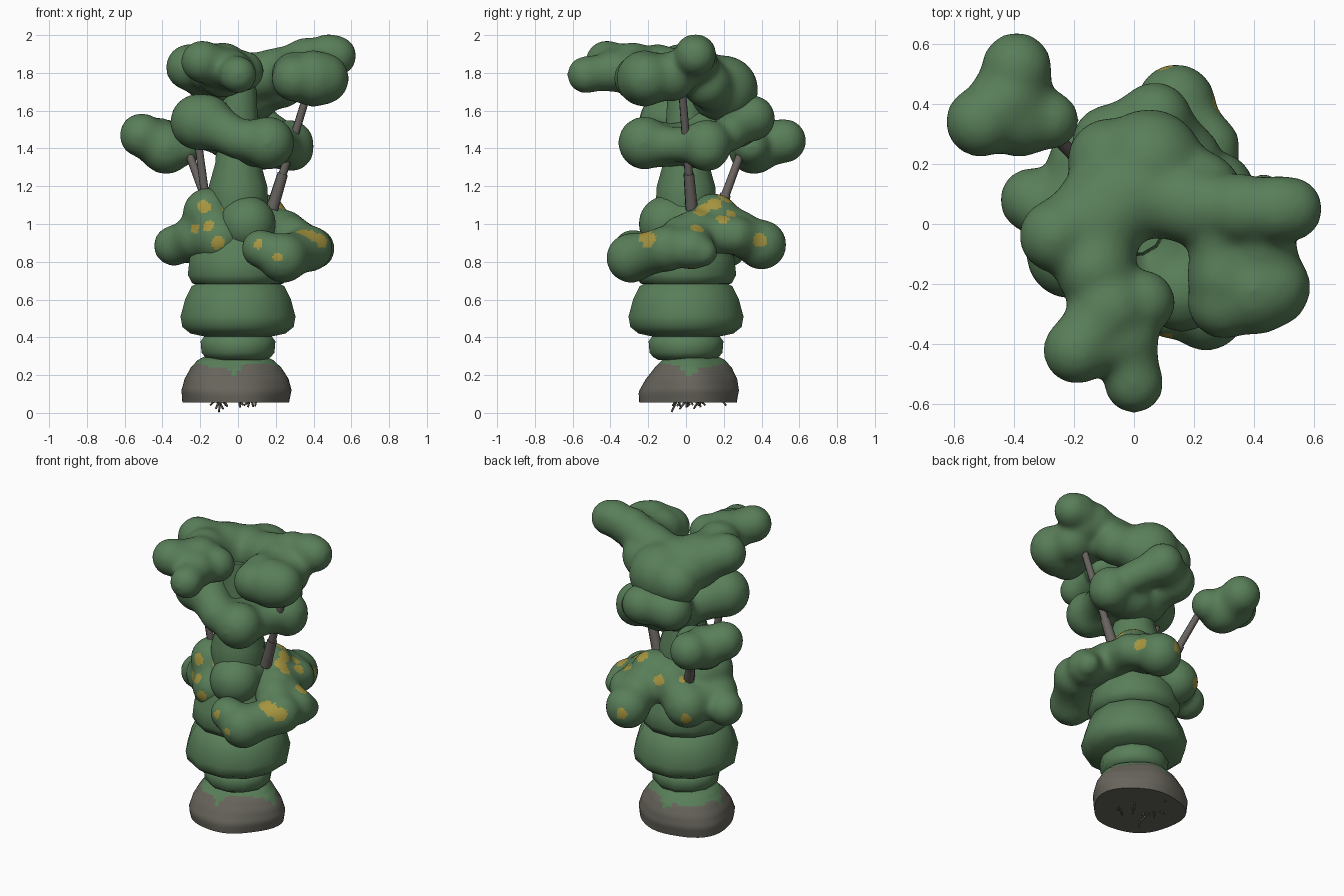
import bpy, bmesh, math, random
from mathutils import Vector, Matrix, kdtree

random.seed(4)
cube = bpy.data.objects.get("Cube")
if cube:
    bpy.data.objects.remove(cube)


def material(name, r, g, b):
    m = bpy.data.materials.new(name)
    m.use_nodes = True
    m.diffuse_color = (r, g, b, 1)
    bsdf = m.node_tree.nodes["Principled BSDF"]
    bsdf.inputs["Base Color"].default_value = (r, g, b, 1)
    bsdf.inputs["Roughness"].default_value = .9
    return m


GREEN = material("leaf green", .1, .21, .1)
YELLOW = material("lichen yellow", .38, .3, .05)
ROCK = material("rock grey", .135, .128, .105)
WOOD = material("stake grey", .14, .125, .115)
ROOT = material("root brown", .09, .085, .07)


def add_object(name, bm, mats):
    mesh = bpy.data.meshes.new(name)
    bm.to_mesh(mesh)
    bm.free()
    for m in mats:
        mesh.materials.append(m)
    obj = bpy.data.objects.new(name, mesh)
    bpy.context.collection.objects.link(obj)
    return obj


def smooth(obj, angle=50):
    bpy.ops.object.select_all(action='DESELECT')
    obj.select_set(True)
    bpy.context.view_layer.objects.active = obj
    bpy.ops.object.shade_smooth_by_angle(angle=math.radians(angle))


def lathe(name, profile, segs, mats, shape=None):
    """Spin (radius, height) points round the z axis and cap both ends."""
    bm = bmesh.new()
    rings = []
    for r, z in profile:
        ring = []
        for i in range(segs):
            a = math.tau * (i + .5) / segs
            k = shape(a, z) if shape else 1
            ring.append(bm.verts.new((r * k * math.cos(a), r * k * math.sin(a), z)))
        rings.append(ring)
    for low, high in zip(rings, rings[1:]):
        for i in range(segs):
            j = (i + 1) % segs
            bm.faces.new((low[i], low[j], high[j], high[i]))
    bm.faces.new(rings[0][::-1])
    bm.faces.new(rings[-1])
    return add_object(name, bm, mats)


def clump(name, paths, spots=()):
    """Blend chains of balls (x, y, z, radius), waisted between, into one soft mass."""
    bm = bmesh.new()
    for path in paths:
        for a, b in zip(path, path[1:]):
            for i in range(7):
                t = i / 6
                x, y, z, r = (p + (q - p) * t for p, q in zip(a, b))
                r *= 1 - .1 * math.sin(math.pi * t)
                bmesh.ops.create_icosphere(bm, subdivisions=3, radius=r + .005,
                                           matrix=Matrix.Translation((x, y, z)))
    helper = add_object(name + " source", bm, [])
    remesh = helper.modifiers.new("blend", 'REMESH')
    remesh.mode = 'VOXEL'
    remesh.voxel_size = .015
    soften = helper.modifiers.new("soften", 'SMOOTH')
    soften.factor = .5
    soften.iterations = 26
    graph = bpy.context.evaluated_depsgraph_get()
    mesh = bpy.data.meshes.new_from_object(helper.evaluated_get(graph))
    bpy.data.objects.remove(helper)
    mesh.name = name
    mesh.materials.clear()
    mesh.materials.append(GREEN)
    mesh.materials.append(YELLOW)
    obj = bpy.data.objects.new(name, mesh)
    bpy.context.collection.objects.link(obj)
    # Yellow patches: faces close to the surface point nearest each spot
    if spots:
        tree = kdtree.KDTree(len(mesh.polygons))
        for p in mesh.polygons:
            tree.insert(p.center, p.index)
        tree.balance()
        for x, y, z, r in spots:
            hit = tree.find((x, y, z))[0]
            for _, index, _ in tree.find_range(hit, r):
                mesh.polygons[index].material_index = 1
    smooth(obj, 80)


def stick(name, start, end, r1, r2, mat):
    start, end = Vector(start), Vector(end)
    axis = end - start
    bm = bmesh.new()
    bmesh.ops.create_cone(bm, cap_ends=True, segments=8, radius1=r1, radius2=r2,
                          depth=axis.length)
    turn = axis.to_track_quat('Z', 'Y').to_matrix().to_4x4()
    bm.transform(Matrix.Translation((start + end) / 2) @ turn)
    smooth(add_object(name, bm, [mat]))


# Rock foot, with moss creeping down from the top
outline = [(.28, .055), (.29, .12), (.275, .18), (.24, .24), (.2, .28), (.14, .31)]
fine = [(a[0] + (b[0] - a[0]) * t / 4, a[1] + (b[1] - a[1]) * t / 4)
        for a, b in zip(outline, outline[1:]) for t in range(4)] + outline[-1:]


def rock_shape(a, z):
    lump = .03 * math.sin(3 * a + 9 * z) + .02 * math.sin(5 * a + 1)
    slope = max(0, -math.sin(a)) * max(0, z - .1)
    return 1 - .08 * math.sin(a) ** 2 + lump - slope


rock = lathe("rock foot", fine, 48, [ROCK, GREEN], rock_shape)
rock.location = (-.02, .015, 0)
for p in rock.data.polygons:
    a = math.atan2(p.center.y, p.center.x)
    drip = .05 * max(0, math.cos(4 * a)) ** 6 + .012 * math.sin(3 * a + 1)
    if p.center.z > .25 - drip:
        p.material_index = 1
smooth(rock)

# Stacked body tiers and the trunk above them
tiers = {
    "lower ring": [(.15, .28), (.18, .295), (.2, .32), (.205, .38), (.18, .41), (.15, .42)],
    "skirt tier": [(.16, .4), (.26, .42), (.305, .455), (.315, .51), (.29, .6),
                   (.255, .67), (.2, .7)],
    "waist tier": [(.18, .67), (.25, .685), (.275, .73), (.265, .82), (.2, .95), (.17, 1.05)],
    "trunk": [(.15, 1), (.165, 1.12), (.16, 1.2), (.125, 1.32), (.11, 1.5), (.1, 1.75)],
}
for name, profile in tiers.items():
    smooth(lathe(name, profile, 12, [GREEN]), 60)

# Smooth bulge on the chest
clump("chest bulge", [[(.05, -.1, 1, .15), (.05, 0, 1, .14)]])

# Speckled lower foliage
clump("lower foliage", [
    [(-.16, -.03, 1.06, .13), (-.1, -.1, .92, .13), (-.22, 0, .93, .125), (-.34, .08, .885, .105)],
    [(-.22, .03, .92, .13), (-.15, .2, .9, .135), (0, .15, 1, .14)],
    [(-.14, .02, 1.05, .125), (.13, .15, 1.03, .13), (.14, .28, .95, .12), (.14, .4, .89, .13)],
    [(.14, .39, .9, .12), (.25, .26, .94, .1), (.24, .05, .95, .125), (.4, .03, .87, .11)],
    [(.38, .03, .87, .1), (.43, .09, .85, .075)],
    [(.28, -.02, .93, .115), (.38, -.1, .87, .12), (.24, -.29, .82, .13), (.12, -.28, .87, .1)],
], [
    (-.18, -.2, 1.11, .036), (-.04, -.15, 1.09, .03), (-.23, -.15, .98, .028),
    (-.16, -.2, .99, .032), (-.1, -.3, .9, .036), (.1, -.4, .9, .026), (.2, -.45, .83, .026),
    (.34, -.22, .96, .04), (.39, -.22, .94, .045), (.44, -.2, .91, .045), (.41, .05, .96, .04),
    (.28, .07, 1.05, .035), (.26, .09, 1.1, .04), (.22, .15, 1.1, .04), (.17, .2, 1.14, .04),
    (.28, .19, 1, .035), (.3, .4, .92, .04), (.24, .24, 1.05, .03),
    (0, .27, 1.05, .035), (.08, .56, .91, .035), (-.12, .2, 1.05, .022), (-.22, .32, .87, .035),
])

# Middle foliage
clump("middle foliage", [
    [(-.21, -.1, 1.54, .147), (-.17, -.1, 1.54, .145), (0, -.2, 1.45, .105), (.16, -.22, 1.43, .137)],
    [(.16, -.22, 1.42, .13), (.22, -.05, 1.42, .09), (.27, .11, 1.42, .13)],
    [(-.16, -.05, 1.52, .13), (0, .08, 1.46, .15), (.15, .1, 1.41, .12), (.28, .11, 1.4, .12)],
    [(0, .1, 1.47, .14), (-.08, .27, 1.53, .125), (.07, .35, 1.56, .12), (.19, .23, 1.48, .095)],
    [(.1, -.15, 1.42, .12), (.1, .1, 1.42, .13)],
])

# Side clump carried by a stake
clump("side clump", [
    [(-.51, .34, 1.47, .115), (-.38, .36, 1.4, .135), (-.28, .345, 1.41, .095)],
    [(-.5, .34, 1.46, .11), (-.42, .41, 1.43, .13), (-.39, .52, 1.44, .115), (-.38, .36, 1.4, .13)],
])

# Crown with its reaching arms
clump("crown foliage", [
    [(-.26, -.04, 1.83, .12), (-.1, .05, 1.76, .16), (.05, .2, 1.71, .18), (-.08, .21, 1.69, .14)],
    [(-.1, .02, 1.78, .15), (-.13, -.15, 1.82, .13), (-.08, -.27, 1.81, .14), (.03, -.26, 1.81, .105)],
    [(-.08, -.28, 1.83, .13), (-.19, -.42, 1.86, .11), (-.03, -.38, 1.81, .11), (0, -.53, 1.79, .097)],
    [(0, .1, 1.76, .15), (.2, .06, 1.8, .13), (.36, .05, 1.87, .115), (.48, .05, 1.895, .11),
     (.52, .05, 1.89, .105)],
    [(.08, .2, 1.7, .15), (.23, .11, 1.74, .125)],
    [(.28, 0, 1.8, .115), (.3, -.18, 1.79, .12), (.4, -.22, 1.77, .147), (.45, -.21, 1.77, .135),
     (.41, -.08, 1.78, .13), (.4, .03, 1.85, .11)],
    [(.29, -.16, 1.79, .11), (.3, -.26, 1.77, .12), (.4, -.22, 1.77, .145)],
])

# Supporting stakes: a thick socket with a thinner rod
for name, start, end in [
    ("left stake", (.18, .03, 1.08), (.37, -.02, 1.7)),
    ("back stake", (-.14, .17, 1.05), (-.27, .3, 1.4)),
    ("right stake", (-.16, -.02, 1.05), (-.22, -.05, 1.5)),
]:
    middle = Vector(start).lerp(Vector(end), .3)
    stick(name + " socket", start, middle, .034, .029, WOOD)
    stick(name, middle, end, .023, .021, WOOD)

# Fine roots under the rock
for i in range(14):
    x, y = random.uniform(-.15, .1), random.uniform(-.07, .2)
    tip = (x + random.uniform(-.05, .05), y + random.uniform(-.05, .05),
           .005 if i == 0 else random.uniform(.02, .045))
    stick("root " + str(i + 1), (x, y, .08), tip, .007, .005, ROOT)
